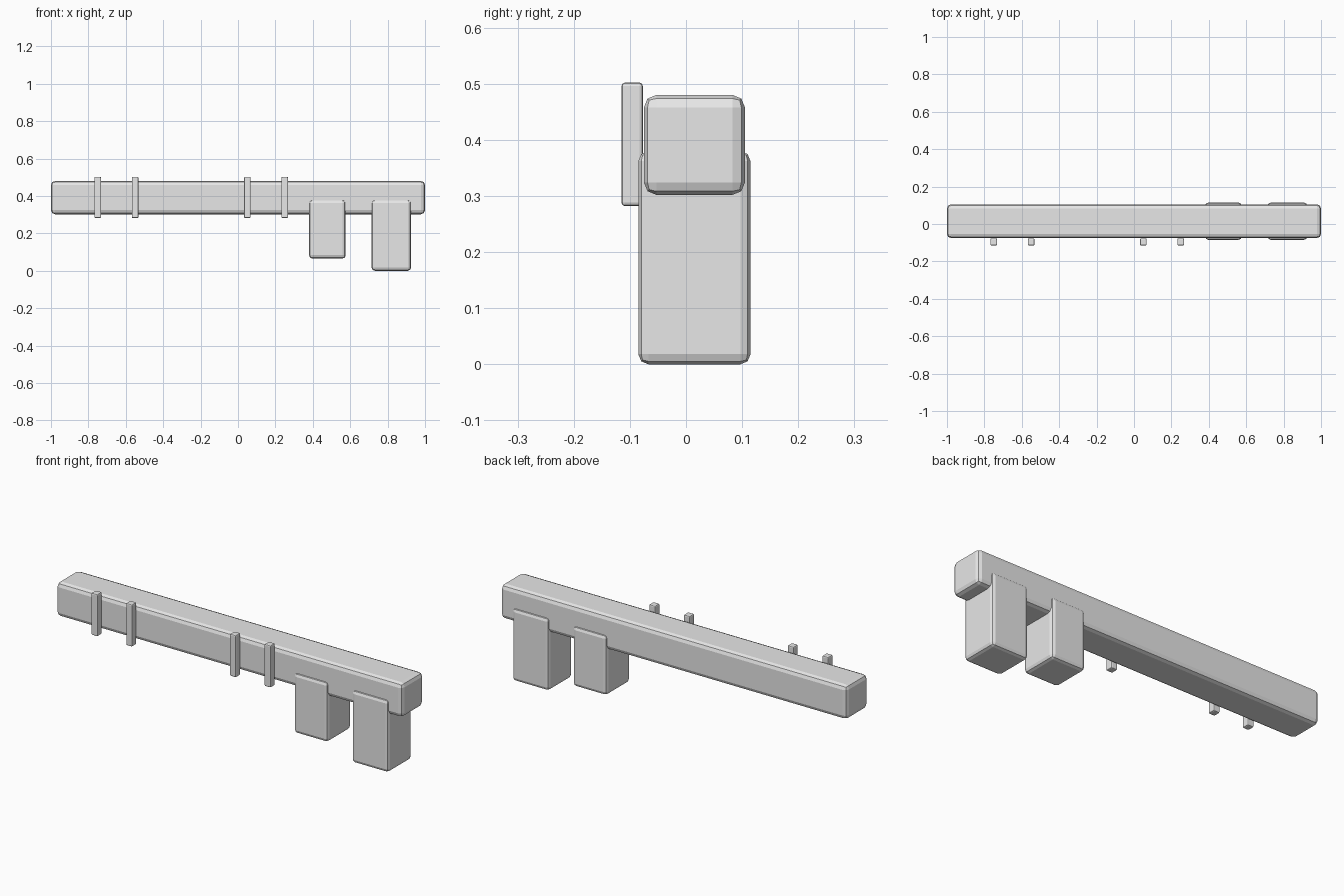
import bpy
import bmesh

cube = bpy.data.objects.get("Cube")
if cube:
    bpy.data.objects.remove(cube, do_unlink=True)

grey = bpy.data.materials.new("light_grey")
grey.use_nodes = True
colour = (0.8, 0.8, 0.8, 1)
grey.diffuse_color = colour
grey.node_tree.nodes["Principled BSDF"].inputs["Base Color"].default_value = colour


def block(name, low, high, bevel):
    """Box between two corners with softened edges."""
    mesh = bpy.data.meshes.new(name)
    bm = bmesh.new()
    bmesh.ops.create_cube(bm, size=1)
    for v in bm.verts:
        v.co = [(h - l) * c for l, h, c in zip(low, high, v.co)]
    bm.to_mesh(mesh)
    bm.free()
    mesh.materials.append(grey)
    obj = bpy.data.objects.new(name, mesh)
    obj.location = [(l + h) / 2 for l, h in zip(low, high)]
    bpy.context.collection.objects.link(obj)
    mod = obj.modifiers.new("soft_edges", "BEVEL")
    mod.width = bevel
    mod.segments = 2
    return obj


# Long shaft
block("shaft", (-1, -0.075, 0.302), (1, 0.105, 0.48), 0.022)

# Two hanging teeth, the outer one longer
block("inner_tooth", (0.38, -0.085, 0.065), (0.576, 0.115, 0.38), 0.018)
block("outer_tooth", (0.714, -0.085, 0), (0.926, 0.115, 0.38), 0.018)

# Narrow upright bars across the front
for i, x in enumerate((-0.75, -0.55, 0.05, 0.25)):
    block(f"front_bar_{i + 1}", (x - 0.018, -0.115, 0.282),
          (x + 0.018, -0.077, 0.502), 0.006)
